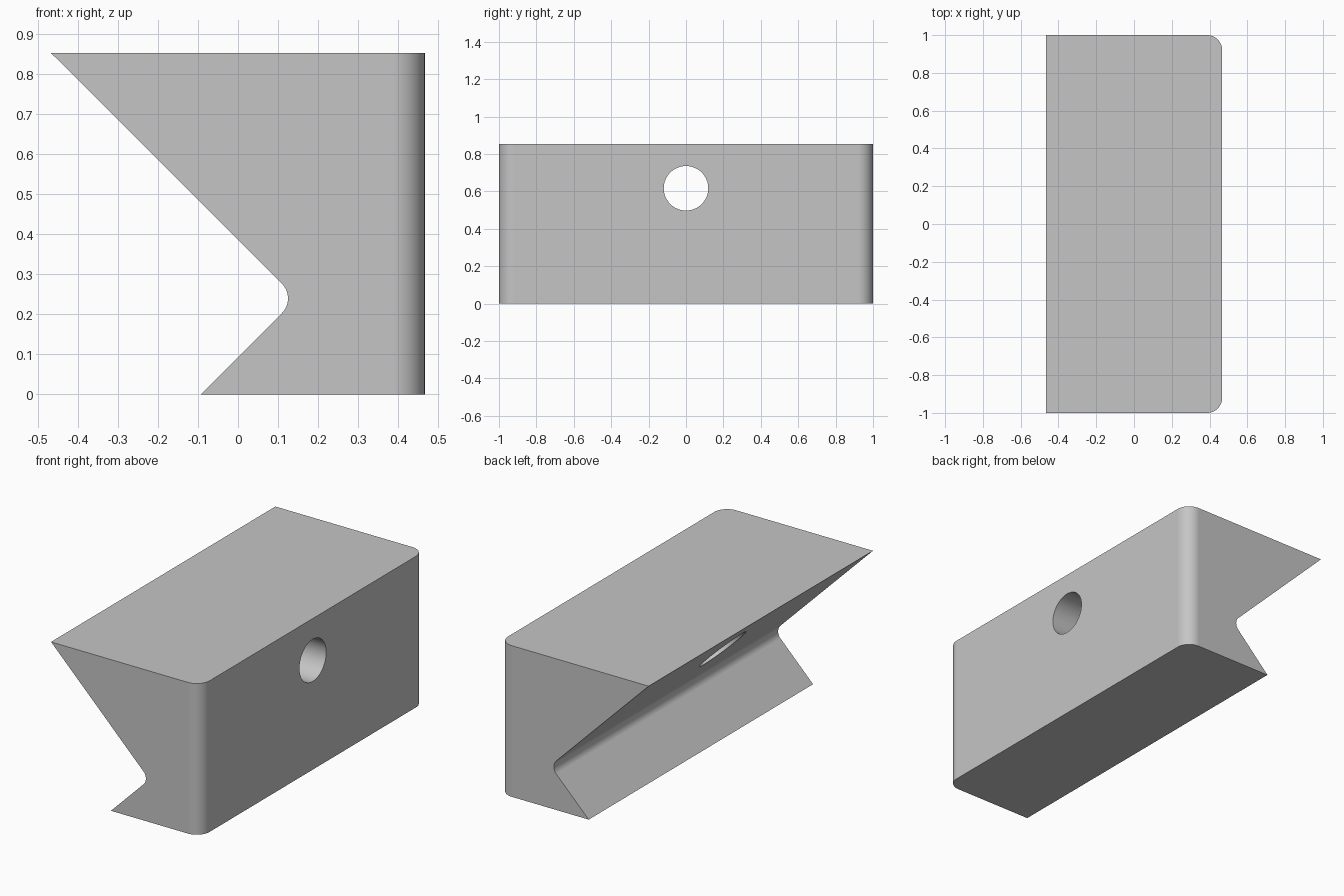
import bpy, bmesh, math

if "Cube" in bpy.data.objects:
    bpy.data.objects.remove(bpy.data.objects["Cube"], do_unlink=True)

HALF_X, HEIGHT = 0.467, 0.853
CORNER_R, NOTCH_R = 0.08, 0.052
NOTCH_X, NOTCH_Z = 0.073, 0.24    # centre of the notch fillet


def material(name, rgb):
    mat = bpy.data.materials.new(name)
    mat.use_nodes = True
    mat.diffuse_color = (*rgb, 1)
    mat.node_tree.nodes["Principled BSDF"].inputs["Base Color"].default_value = (*rgb, 1)
    return mat


# Side profile: slanted dovetail face, rounded notch, flat back
profile = [(-HALF_X, HEIGHT)]
for i in range(13):
    a = math.radians(45 - 90 * i / 12)
    profile.append((NOTCH_X + NOTCH_R * math.cos(a), NOTCH_Z + NOTCH_R * math.sin(a)))
profile += [(-0.093, 0), (HALF_X, 0), (HALF_X, HEIGHT)]

# Extrude the profile along y
bm = bmesh.new()
face = bm.faces.new([bm.verts.new((x, -1, z)) for x, z in profile])
ext = bmesh.ops.extrude_face_region(bm, geom=[face])
bmesh.ops.translate(bm, vec=(0, 2, 0),
                    verts=[v for v in ext["geom"] if isinstance(v, bmesh.types.BMVert)])

# Round the two upright corners
corners = [e for e in bm.edges
           if all(v.co.x > HALF_X - 0.001 for v in e.verts)
           and abs(e.verts[0].co.z - e.verts[1].co.z) > 0.5]
bmesh.ops.bevel(bm, geom=corners, offset=CORNER_R, offset_type='OFFSET',
                segments=12, profile=0.5, affect='EDGES')
bmesh.ops.recalc_face_normals(bm, faces=bm.faces)
mesh = bpy.data.meshes.new("clamp_block")
bm.to_mesh(mesh)
bm.free()
block = bpy.data.objects.new("clamp_block", mesh)
bpy.context.collection.objects.link(block)
mesh.materials.append(material("plain_grey", (0.56, 0.56, 0.56)))

# Drill the bolt hole through from the flat face
bpy.ops.mesh.primitive_cylinder_add(vertices=64, radius=0.119, depth=2,
                                    location=(0, 0, 0.617), rotation=(0, math.pi / 2, 0))
drill = bpy.context.object
drill.name = "bolt_hole_cutter"
drill.hide_render = True
bpy.ops.object.select_all(action='DESELECT')
block.select_set(True)
bpy.context.view_layer.objects.active = block
cut = block.modifiers.new("bolt_hole", 'BOOLEAN')
cut.operation = 'DIFFERENCE'
cut.solver = 'EXACT'
cut.object = drill
bpy.ops.object.modifier_apply(modifier=cut.name)
bpy.data.objects.remove(drill, do_unlink=True)

# Smooth the fillets while keeping the broad faces flat
bpy.ops.object.shade_smooth_by_angle(angle=math.radians(25))
flat = block.modifiers.new("flat_faces", 'WEIGHTED_NORMAL')
flat.keep_sharp = True
